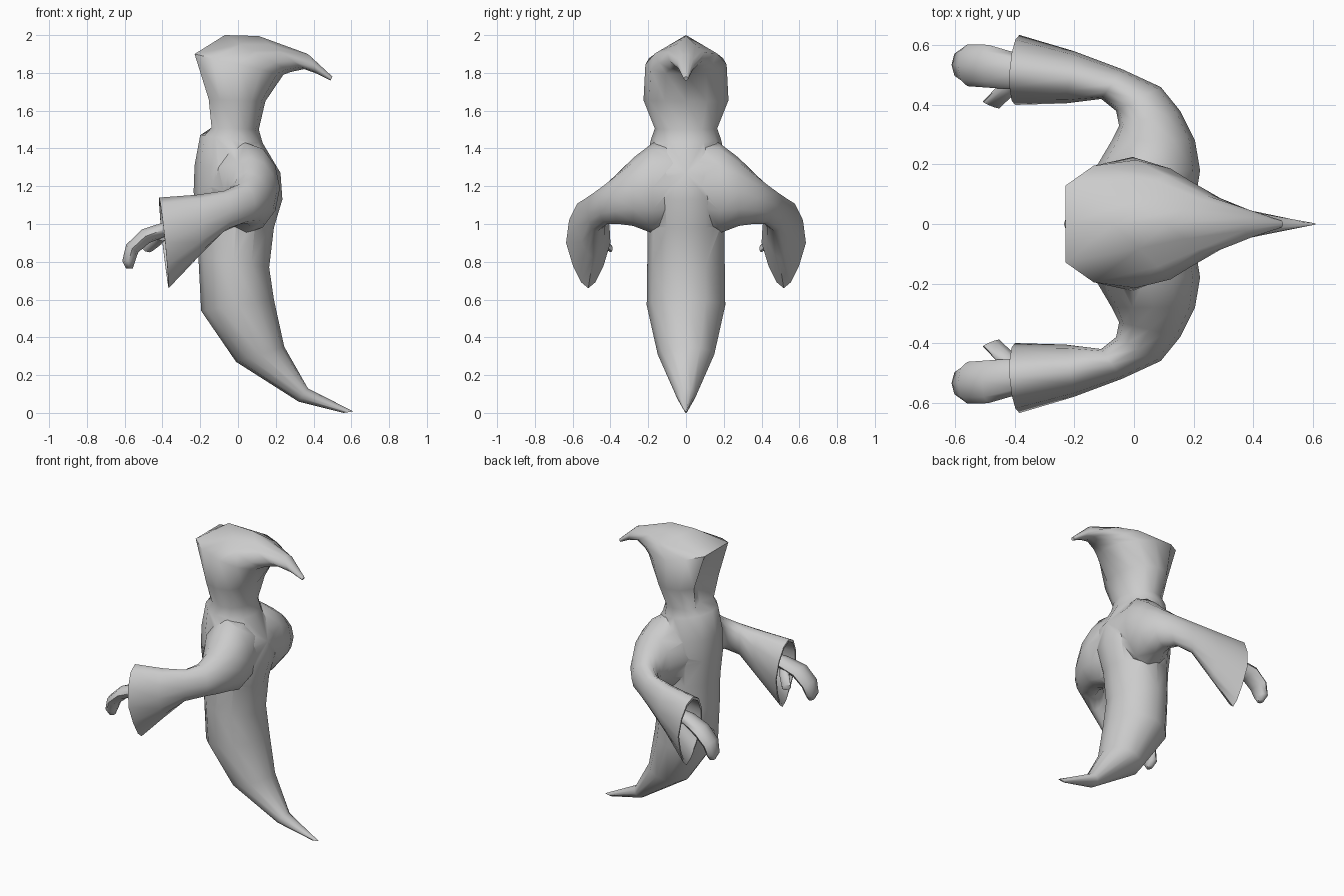
import bpy, bmesh, math
from mathutils import Vector

cube = bpy.data.objects.get("Cube")
if cube:
    bpy.data.objects.remove(cube, do_unlink=True)

cloth = bpy.data.materials.new("grey_cloth")
cloth.use_nodes = True
GREY = (0.6, 0.6, 0.6, 1)
cloth.diffuse_color = GREY
cloth.node_tree.nodes["Principled BSDF"].inputs["Base Color"].default_value = GREY


def ring(centre, u, v, style="round", recess=0.0, sides=12):
    """Cross-section: t runs along u, s along v, shaped by the style."""
    points = []
    for k in range(sides):
        a = 2 * math.pi * k / sides
        t, s = math.cos(a), math.sin(a)
        if style == "open" and t > 0.8:      # hood opening, sunk in the middle
            t, s = 1 - (recess if k == 0 else 0), s * 1.2
        elif style == "open" and t > 0.3:
            t, s = 0.6, s * 1.05
        elif style == "ridge" and t > 0.1:   # roof-like top
            t = 1 - abs(s)
        elif style == "drop" and s < 0:      # pointed hem
            t *= 1 + 0.4 * s
        points.append(Vector(centre) + t * Vector(u) + s * Vector(v))
    return points


def smooth(obj):
    bpy.ops.object.select_all(action='DESELECT')
    obj.select_set(True)
    bpy.context.view_layer.objects.active = obj
    bpy.ops.object.shade_smooth_by_angle(angle=math.radians(60))


def loft(name, rings, mirror=1):
    """Skin a closed tube through the rings."""
    bm = bmesh.new()
    loops = [[bm.verts.new((p.x, p.y * mirror, p.z)) for p in r] for r in rings]
    n = len(loops[0])
    for a, b in zip(loops, loops[1:]):
        for k in range(n):
            j = (k + 1) % n
            bm.faces.new((a[k], a[j], b[j], b[k]))
    bm.faces.new(loops[0])
    bm.faces.new(loops[-1])
    bmesh.ops.recalc_face_normals(bm, faces=bm.faces)
    mesh = bpy.data.meshes.new(name)
    bm.to_mesh(mesh)
    bm.free()
    mesh.materials.append(cloth)
    obj = bpy.data.objects.new(name, mesh)
    bpy.context.collection.objects.link(obj)
    smooth(obj)
    return obj


def merge(target, part):
    """Fuse a part into the target and remove the leftover."""
    bpy.context.view_layer.objects.active = target
    mod = target.modifiers.new("union", 'BOOLEAN')
    mod.operation = 'UNION'
    mod.solver = 'EXACT'
    mod.object = part
    bpy.ops.object.modifier_apply(modifier=mod.name)
    bpy.data.objects.remove(part, do_unlink=True)


def profile_ring(front, back, half_width, style="round", recess=0.0):
    f, b = Vector((front[0], 0, front[1])), Vector((back[0], 0, back[1]))
    return ring((f + b) / 2, (f - b) / 2, (0, half_width, 0), style, recess)


# Robe and hood: tail tip, body, collar, neck, hood and hood point
robe_sections = [
    ((0.56, 0.0), (0.61, 0.008), 0.005),
    ((0.32, 0.06), (0.37, 0.13), 0.055),
    ((-0.01, 0.27), (0.245, 0.35), 0.15),
    ((-0.195, 0.54), (0.19, 0.60), 0.208),
    ((-0.21, 0.83), (0.165, 0.77), 0.205),
    ((-0.215, 1.0), (0.19, 0.98), 0.205),
    ((-0.235, 1.17), (0.235, 1.13), 0.22),
    ((-0.23, 1.31), (0.225, 1.27), 0.22),
    ((-0.2, 1.47), (0.13, 1.43), 0.185),
    ((-0.14, 1.51), (0.11, 1.5), 0.165, "open", 0.3),
    ((-0.155, 1.66), (0.145, 1.65), 0.225, "open", 0.5),
    ((-0.23, 1.9), (0.24, 1.79), 0.215, "open"),
    ((-0.07, 2.0), (0.28, 1.805), 0.165, "ridge"),
    ((0.11, 1.995), (0.35, 1.82), 0.1, "ridge"),
    ((0.37, 1.9), (0.42, 1.795), 0.045),
    ((0.5, 1.78), (0.49, 1.76), 0.012),
]
robe = loft("robe_and_hood", [profile_ring(*s) for s in robe_sections])


def sleeve_ring(inner, outer, bottom, top, lean=0.0, style="round", scale=1.0):
    """Ring from inner and outer xy points and a height range."""
    i, o = Vector((*inner, 0)), Vector((*outer, 0))
    c = (i + o) / 2 + Vector((0, 0, (bottom + top) / 2))
    v = Vector((lean, 0, (top - bottom) / 2))
    return ring(c, (o - i) / 2 * scale, v * scale, style)


# Sleeve sections from inside the chest to the cuff
cuff = ((-0.4, 0.4), (-0.385, 0.635), 0.66, 1.14, -0.025, "drop")
sleeve = [
    ((-0.19, 0.04), (0.2, 0.04), 0.97, 1.44),
    ((-0.14, 0.17), (0.222, 0.18), 0.95, 1.43),
    ((-0.075, 0.28), (0.205, 0.28), 0.99, 1.35),
    ((-0.05, 0.33), (0.155, 0.38), 1.0, 1.275),
    ((-0.06, 0.38), (0.09, 0.46), 1.0, 1.215),
    ((-0.11, 0.42), (-0.04, 0.52), 0.96, 1.175),
    ((-0.23, 0.405), (-0.2, 0.58), 0.82, 1.155, 0.0, "drop"),
    cuff,
]

# Hand sections: x, y, z, half width, thickness direction (x, z)
hand = [
    (-0.24, 0.5, 0.99, 0.04, 0.0, 0.035),
    (-0.38, 0.51, 0.975, 0.06, -0.01, 0.035),
    (-0.49, 0.53, 0.935, 0.072, -0.02, 0.036),
    (-0.56, 0.533, 0.87, 0.07, -0.032, 0.02),
    (-0.58, 0.535, 0.8, 0.052, -0.033, 0.004),
    (-0.575, 0.535, 0.765, 0.025, -0.018, 0.0),
]
thumb = [
    (-0.4, 0.5, 0.94, 0.035, 0.0, 0.03),
    (-0.43, 0.45, 0.915, 0.032, -0.01, 0.028),
    (-0.48, 0.4, 0.87, 0.03, -0.01, 0.02),
]


def hand_rings(sections, across):
    return [ring((x, y, z), Vector(across) * w, (tx, 0, tz), sides=8)
            for x, y, z, w, tx, tz in sections]


for side, mirror in (("right", 1), ("left", -1)):
    rings = [sleeve_ring(*s) for s in sleeve]
    # Hollow inside of the cuff
    rings.append(sleeve_ring(*cuff, scale=0.92))
    rings.append(sleeve_ring(*sleeve[6], scale=0.8))
    merge(robe, loft(side + "_sleeve", rings, mirror))
    loft(side + "_hand", hand_rings(hand, (0, 1, 0)), mirror)
    loft(side + "_thumb", hand_rings(thumb, (0.9, -0.4, 0)), mirror)

smooth(robe)
